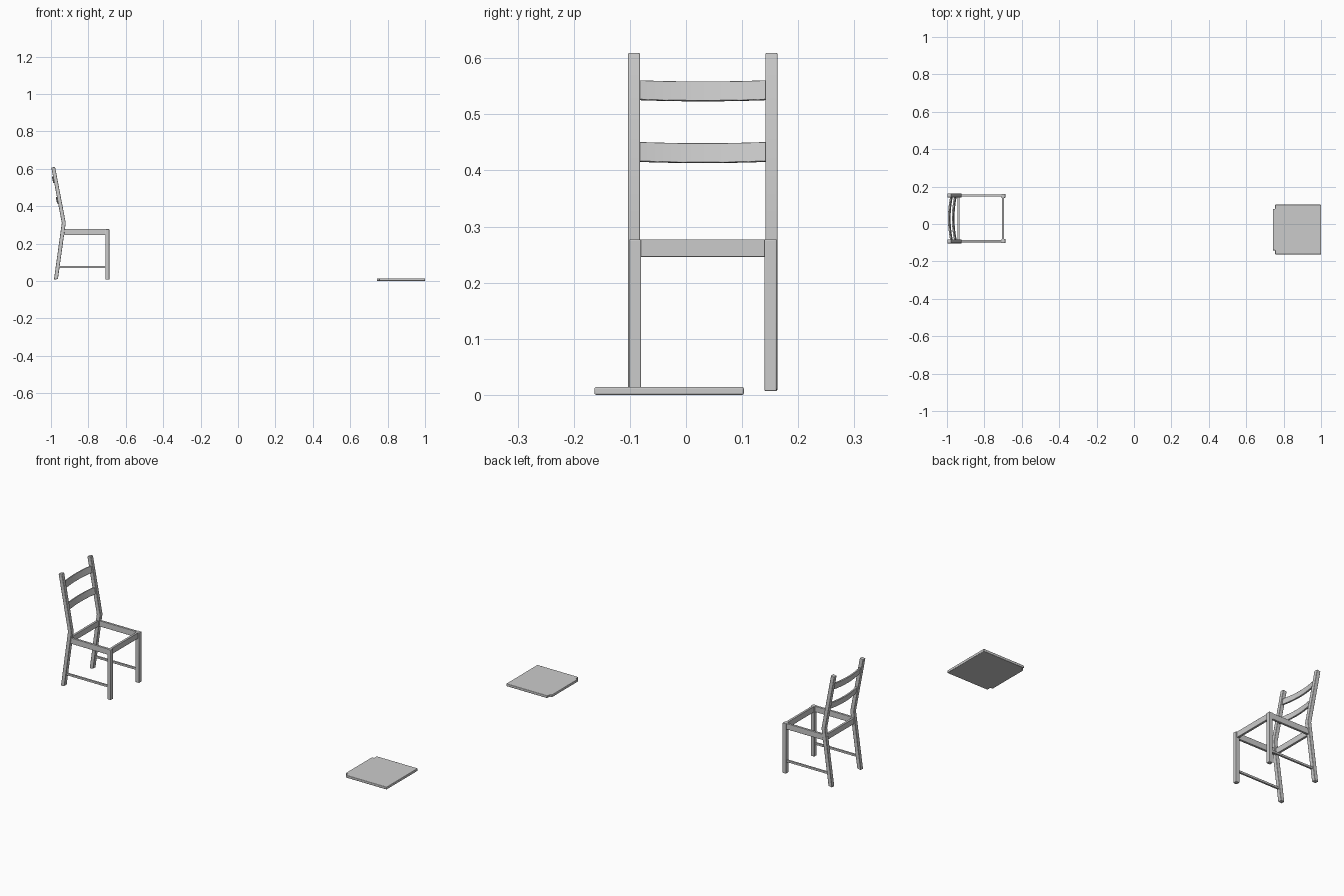
import bpy, bmesh
from mathutils import Vector

if "Cube" in bpy.data.objects:
    bpy.data.objects.remove(bpy.data.objects["Cube"])

CY = 0.03  # chair centre line in y


def finish(name, bm, bevel=0.002, segments=2):
    bmesh.ops.recalc_face_normals(bm, faces=bm.faces)
    mesh = bpy.data.meshes.new(name)
    bm.to_mesh(mesh)
    bm.free()
    ob = bpy.data.objects.new(name, mesh)
    bpy.context.collection.objects.link(ob)
    if bevel:
        mod = ob.modifiers.new("edges", 'BEVEL')
        mod.width, mod.segments, mod.limit_method = bevel, segments, 'ANGLE'
    bpy.context.view_layer.objects.active = ob
    ob.select_set(True)
    bpy.ops.object.shade_smooth_by_angle(angle=0.6)
    ob.select_set(False)
    return ob


def prism(name, pts, direction, bevel=0.002, segments=2):
    bm = bmesh.new()
    face = bm.faces.new([bm.verts.new(p) for p in pts])
    new = bmesh.ops.extrude_face_region(bm, geom=[face])["geom"]
    bmesh.ops.translate(bm, vec=Vector(direction),
                        verts=[v for v in new if isinstance(v, bmesh.types.BMVert)])
    return finish(name, bm, bevel, segments)


def box(name, x, y, z, bevel=0.001):
    pts = [(x[0], y[0], z[0]), (x[1], y[0], z[0]), (x[1], y[1], z[0]), (x[0], y[1], z[0])]
    return prism(name, pts, (0, 0, z[1] - z[0]), bevel)


# legs, side rails and stretchers on both sides
leg_profile = [(-0.984, 0.007), (-0.963, 0.010), (-0.921, 0.31),
               (-0.978, 0.610), (-0.998, 0.606), (-0.942, 0.31)]
for side, s in (("left", -1), ("right", 1)):
    def span(a, b):
        return sorted((CY + s * a, CY + s * b))
    y = span(0.112, 0.133)
    prism("back_leg_" + side, [(px, y[0], pz) for px, pz in leg_profile], (0, y[1] - y[0], 0))
    box("front_leg_" + side, (-0.709, -0.688), span(0.110, 0.1315), (0.007, 0.277), 0.002)
    box("side_rail_" + side, (-0.936, -0.70), span(0.116, 0.128), (0.246, 0.277))
    box("stretcher_" + side, (-0.966, -0.70), span(0.117, 0.127), (0.069, 0.080))

# front and rear seat rails
box("front_rail", (-0.706, -0.694), (CY - 0.115, CY + 0.115), (0.246, 0.277))
box("rear_rail", (-0.944, -0.932), (CY - 0.116, CY + 0.116), (0.246, 0.277))


# bowed back slats, tilted with the upper legs
up = Vector((-0.057, 0, 0.30)).normalized()
back = Vector((-up.z, 0, up.x))


def slat(name, z, half_height=0.0175, half_thick=0.004, bow=0.012, n=16):
    centre = Vector((-0.9315 + (z - 0.31) * up.x / up.z, CY, z))
    bm = bmesh.new()
    rings = []
    for i in range(n + 1):
        t = 2 * i / n - 1
        c = centre + Vector((0, t * 0.116, 0)) + back * bow * (1 - t * t)
        rings.append([bm.verts.new(c + up * a * half_height + back * b * half_thick)
                      for a, b in ((-1, -1), (1, -1), (1, 1), (-1, 1))])
    for r, q in zip(rings, rings[1:]):
        for k in range(4):
            bm.faces.new((r[k], r[k - 1], q[k - 1], q[k]))
    bm.faces.new(rings[0])
    bm.faces.new(rings[-1])
    return finish(name, bm, 0.001)


slat("upper_slat", 0.543)
slat("lower_slat", 0.433)

# loose seat board with its tongue between the back legs
outline = [(1.0, -0.163), (1.0, 0.103), (0.755, 0.103), (0.755, 0.081),
           (0.742, 0.081), (0.742, -0.141), (0.755, -0.141), (0.755, -0.163)]
prism("seat", [(x, y, 0) for x, y in outline], (0, 0, 0.014), 0.003, 3)
